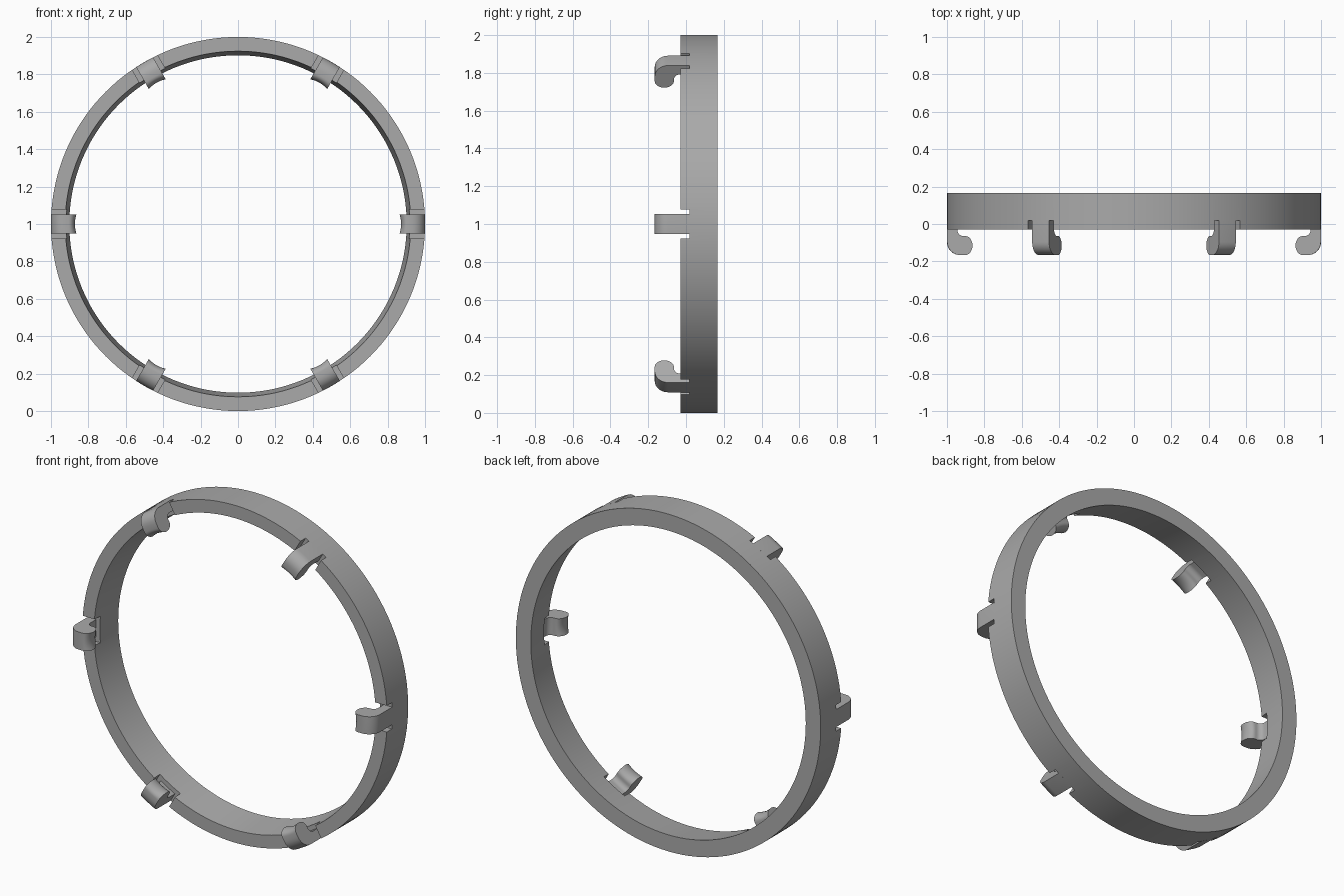
import bpy, bmesh, math
from mathutils import Matrix, Vector

if "Cube" in bpy.data.objects:
    bpy.data.objects.remove(bpy.data.objects["Cube"])

FRONT, BACK, NOTCH = -0.03, 0.166, 0.018   # y of ring front, ring back, notch floor
HALF_W = 0.052                             # half width of a clip
ANGLES = [math.radians(60 * i) for i in range(6)]

grey = bpy.data.materials.new("grey_plastic")
grey.diffuse_color = (0.4, 0.4, 0.4, 1)
grey.use_nodes = True
grey.node_tree.nodes["Principled BSDF"].inputs["Base Color"].default_value = grey.diffuse_color


def make_object(name, bm):
    bmesh.ops.recalc_face_normals(bm, faces=bm.faces[:])
    mesh = bpy.data.meshes.new(name)
    bm.to_mesh(mesh)
    bm.free()
    mesh.materials.append(grey)
    ob = bpy.data.objects.new(name, mesh)
    bpy.context.collection.objects.link(ob)
    return ob


def select(ob):
    bpy.ops.object.select_all(action='DESELECT')
    ob.select_set(True)
    bpy.context.view_layer.objects.active = ob


def smooth(ob):
    select(ob)
    bpy.ops.object.shade_smooth_by_angle(angle=math.radians(32))


def placed(angle):
    # radial x axis turned about the ring axis, ring centre at z = 1
    return Matrix.Translation((0, 0, 1)) @ Matrix.Rotation(-angle, 4, 'Y')


def arc(cx, cy, rx, ry, a0, a1, n):
    return [(cx + rx * math.cos(math.radians(a0 + (a1 - a0) * i / n)),
             cy + ry * math.sin(math.radians(a0 + (a1 - a0) * i / n))) for i in range(n + 1)]


# Ring: a tapered-bore section swept around the y axis
SEG = 144
bm = bmesh.new()
section = [(1, FRONT), (1, BACK), (0.902, BACK), (0.924, FRONT)]
loops = [[bm.verts.new(placed(2 * math.pi * i / SEG) @ Vector((r, y, 0))) for r, y in section]
         for i in range(SEG)]
for i in range(SEG):
    a, b = loops[i], loops[(i + 1) % SEG]
    for j in range(4):
        k = (j + 1) % 4
        bm.faces.new((a[j], a[k], b[k], b[j]))
ring = make_object("ring", bm)

# Notches in the front rim, one around each clip
bm = bmesh.new()
for ang in ANGLES:
    m = placed(ang) @ Matrix.Translation((0.95, NOTCH - 0.1, 0)) @ Matrix.Diagonal((0.3, 0.2, 0.156, 1))
    bmesh.ops.create_cube(bm, size=1, matrix=m)
cutter = make_object("notch_cutter", bm)
cutter.hide_render = True
cut = ring.modifiers.new("notches", 'BOOLEAN')
cut.operation, cut.solver, cut.object = 'DIFFERENCE', 'EXACT', cutter
select(ring)
bpy.ops.object.modifier_apply(modifier=cut.name)
bpy.data.objects.remove(cutter)
smooth(ring)

# Clips: hooked profile (radius, y), rounded outer corner and bulbous inward tip
profile = ([(0.945, NOTCH + 0.004), (1.0, NOTCH + 0.004)]
           + arc(0.93, -0.096, 0.07, 0.07, 0, -90, 8)
           + arc(0.905, -0.115, 0.04, 0.051, -90, -270, 12)
           + arc(0.915, -0.034, 0.03, 0.03, -90, 0, 6))
STEPS = 8
for n, ang in enumerate(ANGLES):
    bm = bmesh.new()
    rows = []
    for i in range(STEPS + 1):
        t = HALF_W * (2 * i / STEPS - 1)
        row = []
        for r, y in profile:
            if r < 0.9:       # slightly hollow tip
                r += 0.007 * (1 - (t / HALF_W) ** 2) * (0.9 - r) / 0.035
            row.append(bm.verts.new(placed(ang) @ Vector((math.sqrt(r * r - t * t), y, t))))
        rows.append(row)
    for a, b in zip(rows, rows[1:]):
        for j in range(len(a)):
            k = (j + 1) % len(a)
            bm.faces.new((a[j], a[k], b[k], b[j]))
    bm.faces.new(rows[0])
    bm.faces.new(rows[-1])
    smooth(make_object(f"clip_{n + 1}", bm))
